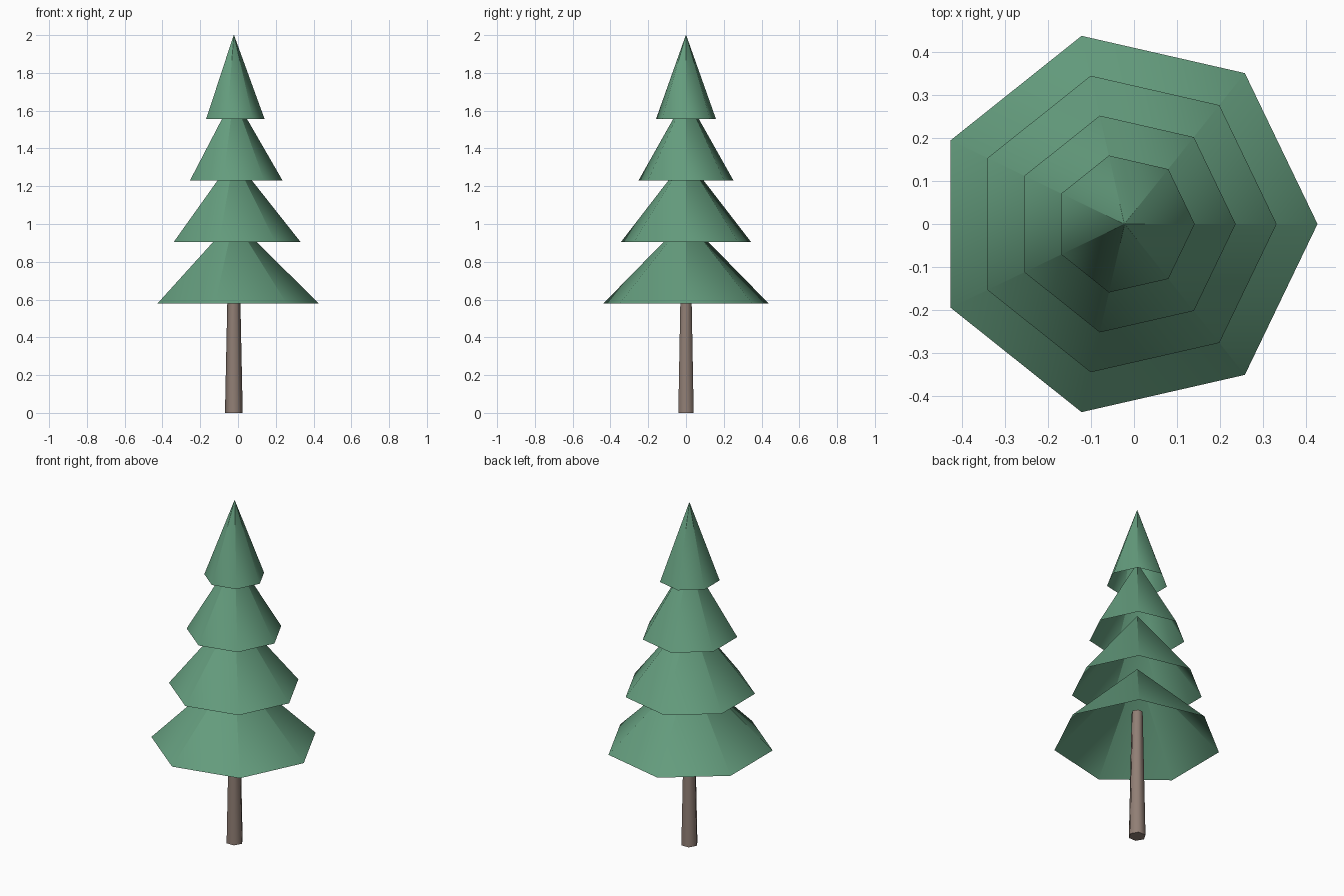
import bpy, math

if "Cube" in bpy.data.objects:
    bpy.data.objects.remove(bpy.data.objects["Cube"])

AXIS_X = -0.022  # trunk axis, so the seven-sided outline is centred


def material(name, rgb):
    m = bpy.data.materials.new(name)
    m.diffuse_color = (*rgb, 1.0)
    m.use_nodes = True
    m.node_tree.nodes["Principled BSDF"].inputs["Base Color"].default_value = m.diffuse_color
    return m


def tapered(name, sides, rings, mat, cap_bottom, cap_top):
    """Loft regular polygons given as (radius, z), with a corner on +x."""
    verts = [(AXIS_X + r * math.cos(math.tau * i / sides),
              r * math.sin(math.tau * i / sides), z)
             for r, z in rings for i in range(sides)]
    faces = []
    for k in range(len(rings) - 1):
        a, b = k * sides, (k + 1) * sides
        for i in range(sides):
            j = (i + 1) % sides
            faces.append((a + i, a + j, b + j, b + i))
    if cap_bottom:
        faces.append(tuple(reversed(range(sides))))
    if cap_top:
        top = (len(rings) - 1) * sides
        faces.append(tuple(range(top, top + sides)))
    mesh = bpy.data.meshes.new(name)
    mesh.from_pydata(verts, [], faces)
    mesh.materials.append(mat)
    # smooth sides, flat caps
    for p in mesh.polygons:
        p.use_smooth = len(p.vertices) == 4
    obj = bpy.data.objects.new(name, mesh)
    bpy.context.collection.objects.link(obj)
    return obj


green = material("needle green", (0.127, 0.332, 0.205))
brown = material("bark brown", (0.283, 0.212, 0.178))

# Trunk: tapered hexagonal post ending inside the lowest tier
tapered("trunk", 6, [(0.047, 0.0), (0.031, 0.76)], brown, True, True)

# Foliage: four hollow cones of equal height, open underneath
for n in range(4):
    base_z = 0.58 + 0.325 * n
    radius = 0.448 - 0.095 * n
    tapered(f"foliage_tier_{n + 1}", 7,
            [(radius, base_z), (0.001, base_z + 0.445)], green, False, True)
